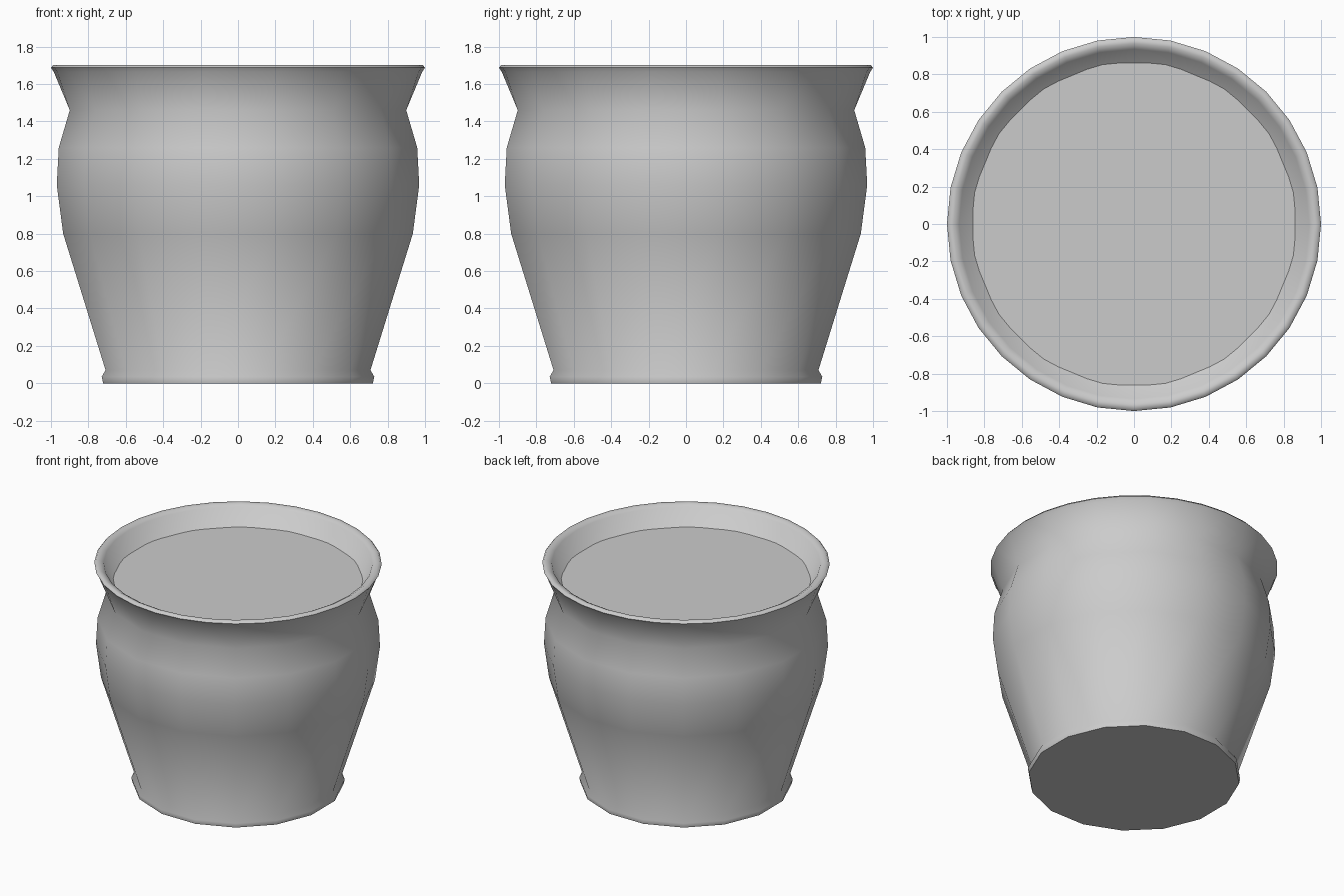
import bpy, bmesh
from math import pi, cos, sin, radians

if "Cube" in bpy.data.objects:
    bpy.data.objects.remove(bpy.data.objects["Cube"])

STEP = pi / 16  # 32-sided rim, 16-sided body whose corners straddle the axes


def ring(bm, sides, r, z):
    if sides == 32:
        angles = [j * STEP for j in range(32)]
    else:
        angles = [(2 * i + 1) * STEP for i in range(16)]
    return [bm.verts.new((r * cos(a), r * sin(a), z)) for a in angles]


def bridge(bm, a, b):
    n = len(a)
    if n == len(b):
        for i in range(n):
            k = (i + 1) % n
            bm.faces.new((a[i], a[k], b[k], b[i]))
        return
    low, high = (a, b) if n < len(b) else (b, a)
    for i in range(16):
        p, q = low[i], low[(i + 1) % 16]
        u, v, w = (high[(2 * i + d) % 32] for d in (1, 2, 3))
        for tri in ((p, v, u), (p, q, v), (q, w, v)):
            bm.faces.new(tri)


def finish(bm, name):
    bmesh.ops.recalc_face_normals(bm, faces=bm.faces[:])
    me = bpy.data.meshes.new(name)
    bm.to_mesh(me)
    bm.free()
    ob = bpy.data.objects.new(name, me)
    bpy.context.collection.objects.link(ob)
    bpy.ops.object.select_all(action='DESELECT')
    ob.select_set(True)
    bpy.context.view_layer.objects.active = ob
    bpy.ops.object.shade_smooth_by_angle(angle=radians(66))
    return ob


# Pot: foot, belly and neck (16 sides), flared rim (32 sides), inner wall
profile = [
    (16, 0.735, 0.0), (16, 0.743, 0.035), (16, 0.722, 0.07),
    (16, 0.953, 0.80), (16, 0.988, 1.06), (16, 0.977, 1.26), (16, 0.917, 1.46),
    (32, 0.985, 1.665), (32, 1.0, 1.687), (32, 0.988, 1.701),
    (32, 0.965, 1.701), (32, 0.935, 1.685),
    (16, 0.81, 1.45),
]
bm = bmesh.new()
rings = [ring(bm, *p) for p in profile]
for a, b in zip(rings, rings[1:]):
    bridge(bm, a, b)
bm.faces.new(rings[0])
bm.faces.new(rings[-1])
finish(bm, "pot")

# Soil: flat disc tucked into the wall
bm = bmesh.new()
bm.faces.new(ring(bm, 16, 0.888, 1.56))
soil = finish(bm, "soil")
if soil.data.polygons[0].normal.z < 0:
    soil.data.flip_normals()
